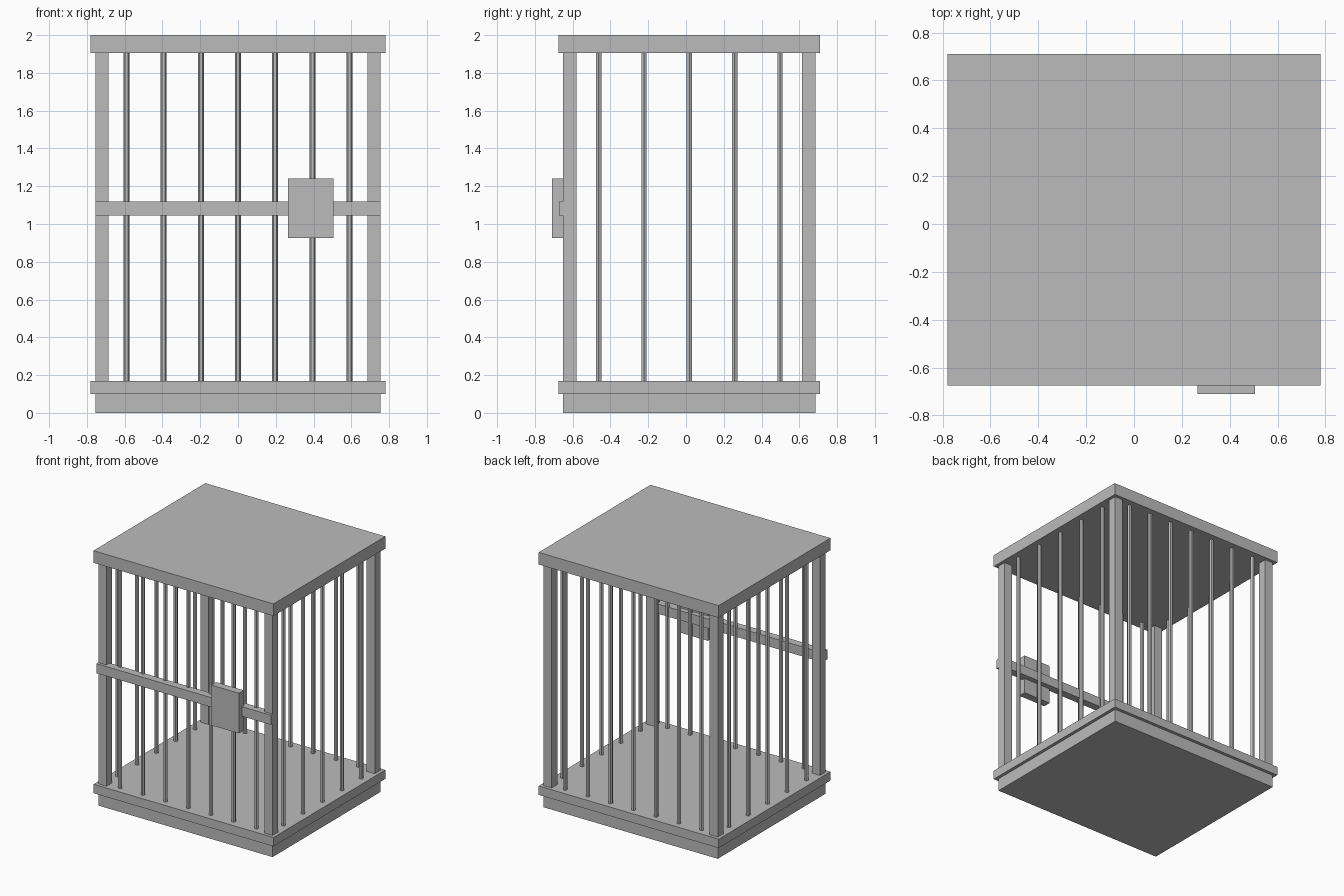
import bpy
import bmesh
from math import cos, sin, tau

cube = bpy.data.objects.get("Cube")
if cube:
    bpy.data.objects.remove(cube, do_unlink=True)

# Single plain grey metal
grey = bpy.data.materials.new("grey_metal")
grey.use_nodes = True
COLOUR = (0.5, 0.5, 0.5, 1)
grey.diffuse_color = COLOUR
grey.node_tree.nodes["Principled BSDF"].inputs["Base Color"].default_value = COLOUR


def prism(name, outline, z0, z1):
    """Extrude a flat counter-clockwise outline from z0 to z1."""
    bm = bmesh.new()
    face = bm.faces.new([bm.verts.new((x, y, z0)) for x, y in outline])
    top = bmesh.ops.extrude_face_region(bm, geom=[face])["geom"]
    bmesh.ops.translate(bm, vec=(0, 0, z1 - z0),
                        verts=[g for g in top if isinstance(g, bmesh.types.BMVert)])
    bmesh.ops.recalc_face_normals(bm, faces=bm.faces)
    mesh = bpy.data.meshes.new(name)
    bm.to_mesh(mesh)
    bm.free()
    mesh.materials.append(grey)
    obj = bpy.data.objects.new(name, mesh)
    bpy.context.collection.objects.link(obj)
    return obj


def box(name, x0, x1, y0, y1, z0, z1):
    return prism(name, [(x0, y0), (x1, y0), (x1, y1), (x0, y1)], z0, z1)


def bar(name, x, y, radius=0.016):
    hexagon = [(x + radius * cos(tau * i / 6), y + radius * sin(tau * i / 6))
               for i in range(6)]
    return prism(name, hexagon, FLOOR, CEILING)


FLOOR, CEILING = 0.17, 1.905
SIDE, FRONT, BACK = 0.755, -0.65, 0.685     # outer faces of the frame
LIP, POST = 0.025, 0.07
MID_Y = (FRONT + BACK) / 2

# Base, floor and roof slabs
box("base", -SIDE, SIDE, FRONT, BACK, 0, 0.1)
for name, z0, z1 in (("floor", 0.1, FLOOR), ("roof", CEILING, 2)):
    box(name, -SIDE - LIP, SIDE + LIP, FRONT - LIP, BACK + LIP, z0, z1)

# Corner posts
for side, x in (("right", -SIDE), ("left", SIDE - POST)):
    for end, y in (("front", FRONT), ("back", BACK - POST)):
        box(f"{end}_{side}_post", x, x + POST, y, y + POST, FLOOR, CEILING)

# Six-sided bars, centred between the posts
for end, y in (("front", FRONT + POST / 2), ("back", BACK - POST / 2)):
    for i in range(-3, 4):
        bar(f"{end}_bar", i * 0.197, y)
for side, x in (("right", -SIDE + POST / 2), ("left", SIDE - POST / 2)):
    for i in range(-2, 3):
        bar(f"{side}_bar", x, MID_Y + i * 0.24)

# Door rail and lock
box("front_rail", -SIDE, SIDE, -0.672, -0.61, 1.045, 1.12)
box("lock_box", 0.265, 0.505, -0.71, FRONT, 0.925, 1.24)
